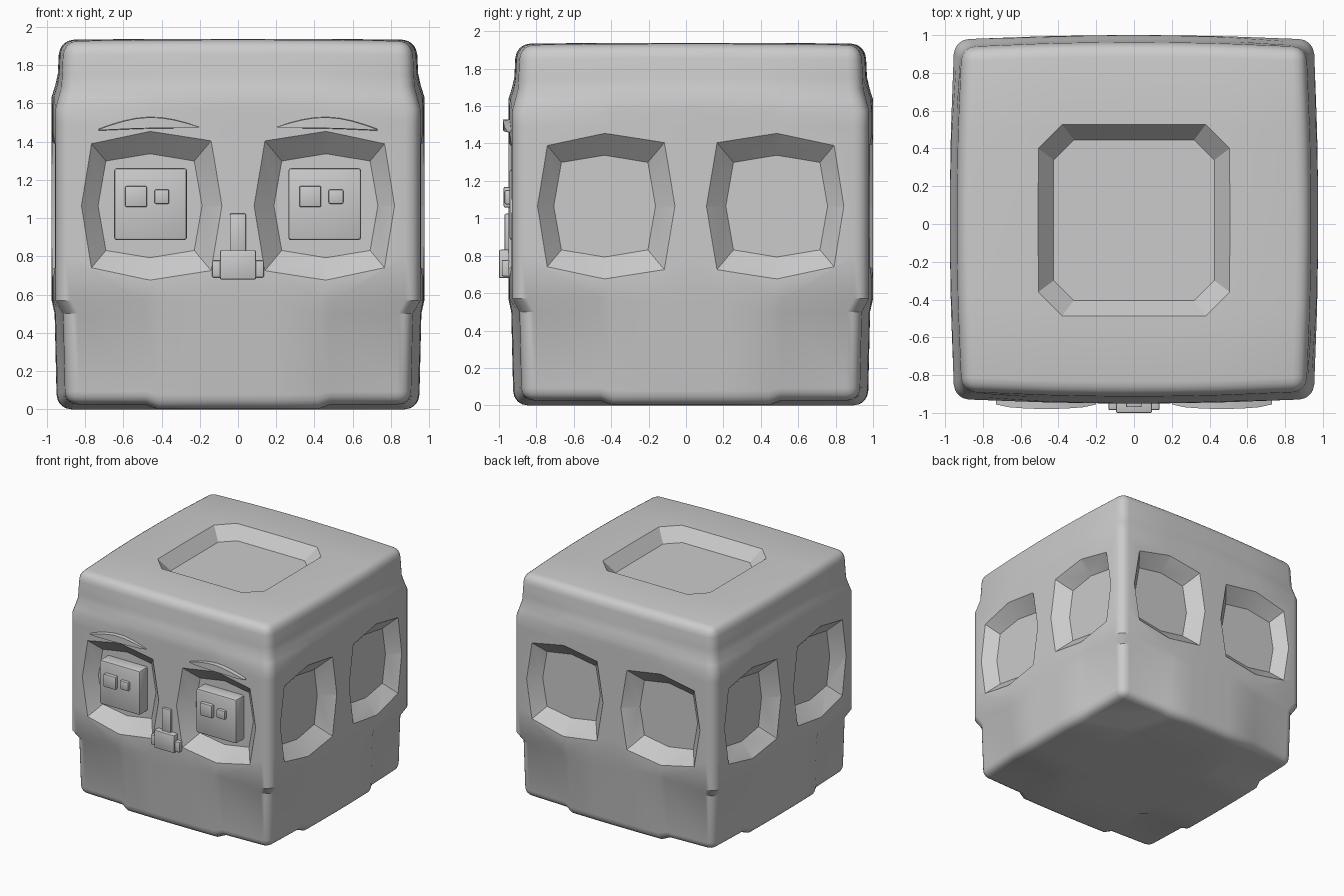
import bpy, bmesh, math
from mathutils import Vector, Matrix

if "Cube" in bpy.data.objects:
    bpy.data.objects.remove(bpy.data.objects["Cube"])

grey = bpy.data.materials.new("warm_grey")
grey.diffuse_color = (0.6, 0.6, 0.6, 1)
grey.use_nodes = True
grey.node_tree.nodes["Principled BSDF"].inputs["Base Color"].default_value = grey.diffuse_color
CY, HALF, TOP = 0.025, 0.975, 1.94        # head centre in y, half width, height


def finish(name, bm, angle=30):
    bmesh.ops.recalc_face_normals(bm, faces=bm.faces)
    me = bpy.data.meshes.new(name)
    bm.to_mesh(me)
    bm.free()
    me.materials.append(grey)
    ob = bpy.data.objects.new(name, me)
    bpy.context.collection.objects.link(ob)
    smooth(ob, angle)
    return ob


def smooth(ob, angle=30):
    bpy.ops.object.select_all(action='DESELECT')
    bpy.context.view_layer.objects.active = ob
    ob.select_set(True)
    bpy.ops.object.shade_smooth_by_angle(angle=math.radians(angle))


def lerp_table(table, t):
    for (a, va), (b, vb) in zip(table, table[1:]):
        if t <= b:
            return va + (vb - va) * max(0, (t - a) / (b - a))
    return table[-1][1]


# Head: gridded cube with rounded edges, bulging sides and recessed lower corners
R = 0.08
CUTS = [0.52, 0.45, 0.2]
RIM = [1 - R, 1 - R * 0.6, 1 - R * 0.25]
WIDTH = [(0, 0.972), (0.5, 0.984), (0.57, 1), (1.58, 1), (1.68, 0.968), (1.94, 0.955)]


def head_point(p):
    core = Vector([max(-1 + R, min(1 - R, c)) for c in p])
    d = p - core
    q = core + d.normalized() * R if d.length > 1e-6 else core
    x, y, z = q
    height = (z + 1) / 2 * TOP
    band = height - 0.06 * (1 - min(1, x * x * y * y)) if height > 1.5 else height
    w = HALF * lerp_table(WIDTH, band)
    bx, by = 1 - 0.025 * y * y, 1 - 0.025 * x * x
    if abs(x) > 0.5 and abs(y) > 0.5 and height < 0.53:      # lower corner pads
        bx -= 0.025 * (abs(x) > 0.9)
        by -= 0.025 * (abs(y) > 0.9)
        height += 0.025 * max(0, 1 - height / 0.2)
    height -= 0.015 * (x * x + y * y) / 2 * max(0, z)
    return Vector((x * w * bx, CY + y * w * by, height))


def head():
    bm = bmesh.new()
    bmesh.ops.create_cube(bm, size=2)
    lines = [s * c for c in CUTS + RIM for s in (-1, 1)]
    zs = [s * c for c in RIM for s in (-1, 1)]
    zs += [h / TOP * 2 - 1 for h in (0.5, 0.57, 0.8, 1.06, 1.3, 1.5, 1.58, 1.64, 1.7, 1.76)]
    for axis, cuts in ((0, lines + [0]), (1, lines + [0]), (2, zs)):
        n = Vector([float(i == axis) for i in range(3)])
        for c in cuts:
            bmesh.ops.bisect_plane(bm, geom=bm.verts[:] + bm.edges[:] + bm.faces[:],
                                   plane_co=n * c, plane_no=n)
    for v in bm.verts:
        v.co = head_point(v.co.copy())
    return finish("head", bm)


# Tapered octagonal plug used to sink a recess
def plug(ring, inner, outer, depth, matrix):
    bm = bmesh.new()
    far = [2 * o - i for i, o in zip(inner, outer)]
    rows = [[bm.verts.new(matrix @ Vector((u * s[0], v * s[1], h))) for u, v in ring]
            for s, h in ((inner, -depth), (far, depth))]
    bm.faces.new(rows[0])
    bm.faces.new(rows[1])
    n = len(ring)
    for i in range(n):
        j = (i + 1) % n
        bm.faces.new((rows[0][i], rows[0][j], rows[1][j], rows[1][i]))
    return finish("recess_cutter", bm)


body = head()
SOCKET = [(1, 0), (.85, .86), (0, 1), (-.85, .86), (-1, 0), (-.85, -.86), (0, -1), (.85, -.86)]
PANEL = [(1, .75), (.75, 1), (-.75, 1), (-1, .75), (-1, -.75), (-.75, -1), (.75, -1), (1, -.75)]
cutters = [plug(PANEL, (.425, .425), (.505, .505), 0.1, Matrix.Translation((0, 0.02, 1.935)))]
for k in range(4):                         # two sockets on each of the four sides
    for u in (-0.46, 0.46):
        m = (Matrix.Translation((0, CY, 0)) @ Matrix.Rotation(k * math.pi / 2, 4, 'Z')
             @ Matrix.Translation((u, -0.963, 1.065)) @ Matrix.Rotation(math.pi / 2, 4, 'X'))
        cutters.append(plug(SOCKET, (.272, .272), (.365, .382), 0.1, m))
for c in cutters:
    mod = body.modifiers.new("recess", 'BOOLEAN')
    mod.operation, mod.solver, mod.object = 'DIFFERENCE', 'EXACT', c
    bpy.context.view_layer.objects.active = body
    bpy.ops.object.modifier_apply(modifier=mod.name)
    bpy.data.objects.remove(c)
smooth(body)


# Small rounded blocks for the face
def block(name, x0, x1, y0, y1, z0, z1, bevel=0.008):
    bm = bmesh.new()
    bmesh.ops.create_cube(bm, size=1)
    for v in bm.verts:
        v.co = Vector(((x0 + x1) / 2 + v.co.x * (x1 - x0), (y0 + y1) / 2 + v.co.y * (y1 - y0),
                       (z0 + z1) / 2 + v.co.z * (z1 - z0)))
    bmesh.ops.bevel(bm, geom=bm.edges[:], offset=bevel, segments=2, profile=0.5, affect='EDGES')
    return finish(name, bm, 40)


for side, dx in (("left", 0), ("right", 0.911)):
    block(side + "_eye", -.648 + dx, -.267 + dx, -.945, -.81, .885, 1.262, 0.015)
    block(side + "_pupil", -.59 + dx, -.476 + dx, -.975, -.93, 1.058, 1.168)
    block(side + "_glint", -.437 + dx, -.36 + dx, -.97, -.93, 1.075, 1.15)

block("nose_bridge", -.043, .041, -.97, -.9, .81, 1.025)
block("nose_tip", -.095, .095, -1.0, -.9, .68, .832)
for side, s in (("left", -1), ("right", 1)):
    block(side + "_nostril", min(s * .08, s * .136), max(s * .08, s * .136), -.985, -.9, .69, .778)

# Eyebrows: thin arched crescents
for side, s in (("left", -1), ("right", 1)):
    bm = bmesh.new()
    rows = []
    for i in range(9):
        t = i / 8
        x, arch = s * (0.2 + 0.53 * t), math.sin(math.pi * t)
        low = 1.468 - 0.012 * t
        lo, hi = low + 0.005 * arch, low + 0.012 + 0.057 * arch
        f = -0.955 - 0.024 * arch ** 0.5
        rows.append([bm.verts.new(p) for p in ((x, -.92, lo), (x, f, lo + .004),
                                               (x, f, hi - .004), (x, -.92, hi))])
    for a, b in zip(rows, rows[1:]):
        for i in range(4):
            j = (i + 1) % 4
            bm.faces.new((a[i], a[j], b[j], b[i]))
    bm.faces.new(rows[0])
    bm.faces.new(rows[-1])
    finish(side + "_eyebrow", bm, 40)
